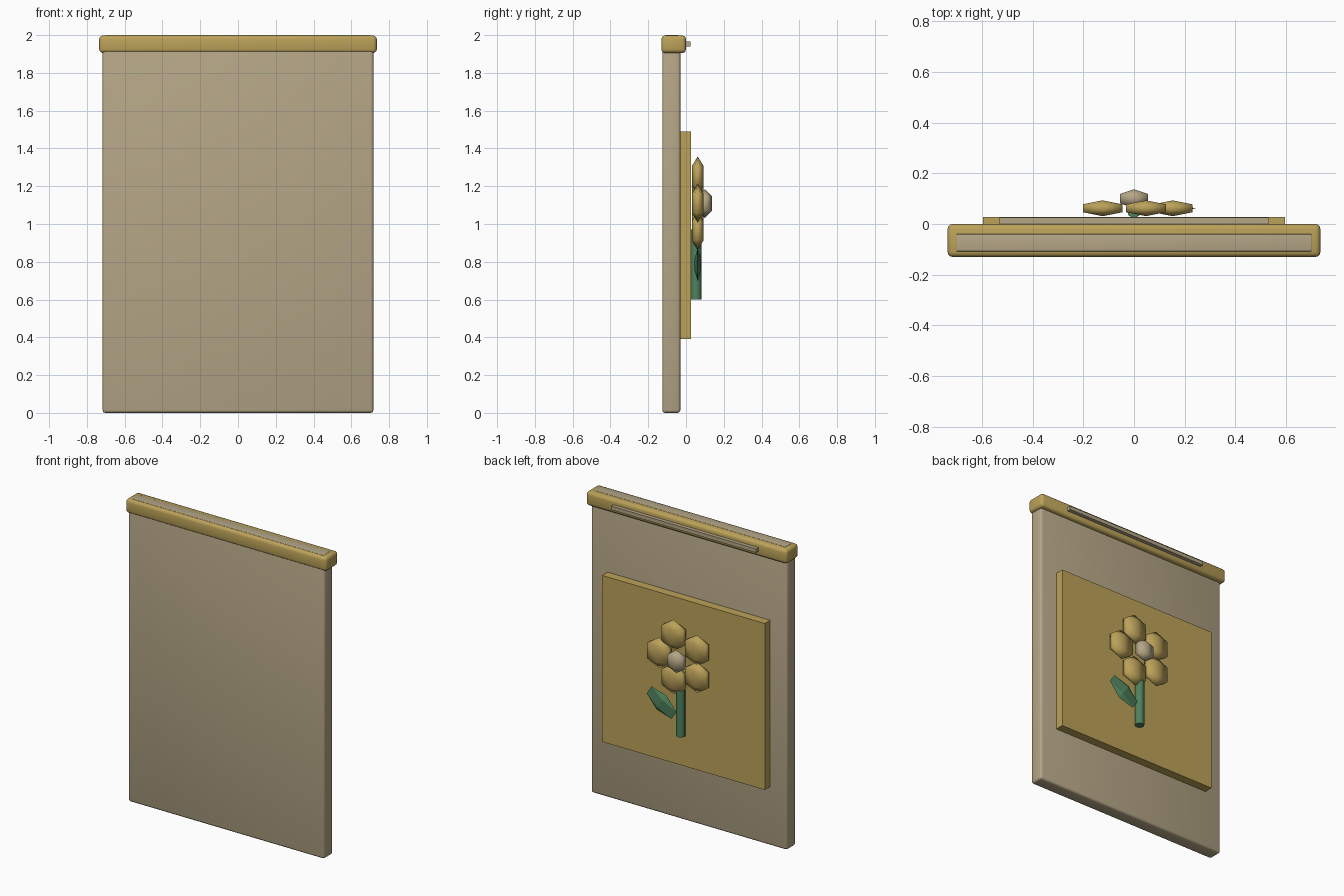
import bpy
import math
from mathutils import Vector

cube = bpy.data.objects.get("Cube")
if cube:
    bpy.data.objects.remove(cube, do_unlink=True)


def material(name, rgb):
    mat = bpy.data.materials.new(name)
    mat.use_nodes = True
    colour = (*rgb, 1)
    mat.diffuse_color = colour
    for node in mat.node_tree.nodes:
        if node.type == 'BSDF_PRINCIPLED':
            node.inputs["Base Color"].default_value = colour
            node.inputs["Roughness"].default_value = 0.7
    return mat


beige = material("beige", (0.46, 0.38, 0.24))
gold = material("gold", (0.5, 0.36, 0.1))
green = material("leaf green", (0.08, 0.22, 0.11))


def finish(name, mat):
    obj = bpy.context.object
    obj.name = name
    obj.data.materials.append(mat)
    return obj


def box(name, low, high, mat, bevel=0):
    low, high = Vector(low), Vector(high)
    bpy.ops.mesh.primitive_cube_add(size=1, location=(low + high) / 2)
    obj = finish(name, mat)
    obj.scale = high - low
    bpy.ops.object.transform_apply(location=False, rotation=False, scale=True)
    if bevel:
        mod = obj.modifiers.new("rounded edges", 'BEVEL')
        mod.width = bevel
        mod.segments = 3
        bpy.ops.object.modifier_apply(modifier=mod.name)
        bpy.ops.object.shade_smooth_by_angle(angle=math.radians(40))
    return obj


def ball(name, centre, radii, mat, segments=6, rings=3, smooth=True):
    bpy.ops.mesh.primitive_uv_sphere_add(segments=segments, ring_count=rings,
                                         radius=1, location=centre)
    obj = finish(name, mat)
    obj.scale = radii
    bpy.ops.object.transform_apply(location=False, rotation=False, scale=True)
    if smooth:
        bpy.ops.object.shade_smooth()
    return obj


# Board, top cap and the light strip along the top of the cap
box("board", (-0.717, -0.125, 0), (0.717, -0.03, 1.95), beige, 0.015)
box("top_cap", (-0.735, -0.13, 1.905), (0.735, 0, 1.998), gold, 0.02)
box("cap_top_strip", (-0.7, -0.108, 1.992), (0.7, -0.04, 2.0), beige, 0.003)

# Rear panel and slim rail on the cap
box("rear_panel", (-0.595, -0.035, 0.39), (0.595, 0.027, 1.49), gold)
box("rear_rail", (-0.53, -0.01, 1.94), (0.53, 0.025, 1.965), beige)

# Flower: ring of five petals around a raised centre
for i in range(5):
    angle = i * math.tau / 5
    centre = (0.153 * math.cos(angle), 0.062, 1.11 + 0.153 * math.sin(angle))
    ball(f"petal_{i + 1}", centre, (0.104, 0.036, 0.102), gold)
ball("flower_centre", (0, 0.1, 1.108), (0.074, 0.043, 0.076), beige)

# Stem and leaf
bpy.ops.mesh.primitive_cylinder_add(vertices=8, radius=0.029, depth=0.37,
                                    location=(0, 0.053, 0.785))
finish("stem", green)
bpy.ops.object.shade_smooth_by_angle(angle=math.radians(50))
leaf = ball("leaf", (0.135, 0.062, 0.785), (0.126, 0.02, 0.066), green, 4, 2, False)
leaf.rotation_euler.y = -math.radians(34)
